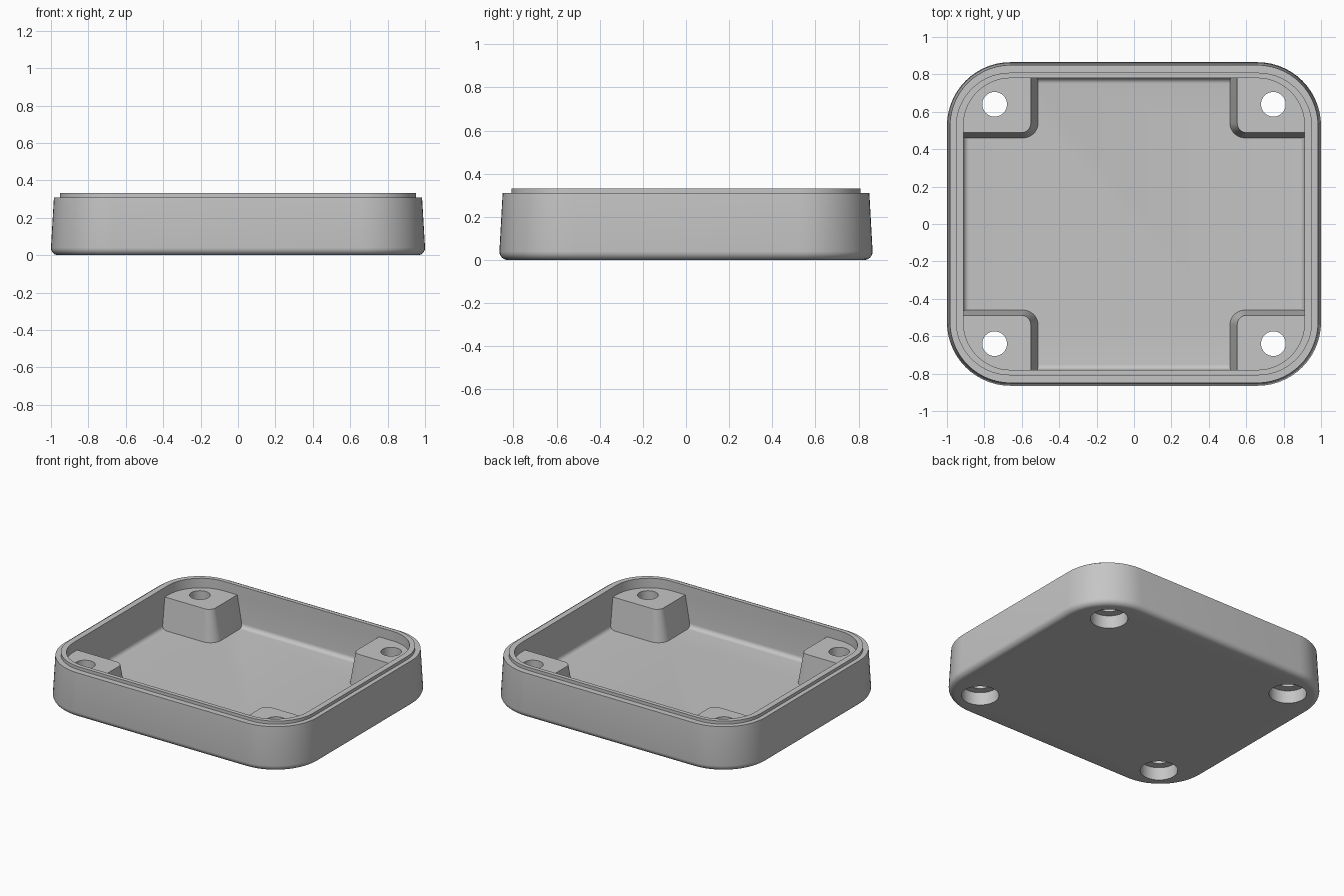
import bpy, bmesh, math

if "Cube" in bpy.data.objects:
    bpy.data.objects.remove(bpy.data.objects["Cube"], do_unlink=True)

ARC = 14                      # segments per rounded corner
CORNERS = [(1, 1), (-1, 1), (-1, -1), (1, -1)]

grey = bpy.data.materials.new("light grey plastic")
grey.use_nodes = True
colour = (0.56, 0.56, 0.56, 1)
grey.diffuse_color = colour
grey.node_tree.nodes["Principled BSDF"].inputs["Base Color"].default_value = colour


def rounded_rect(x0, y0, x1, y1, radii, z):
    """Closed ring of points; radii follow the order of CORNERS."""
    pts = []
    for i, ((sx, sy), r) in enumerate(zip(CORNERS, radii)):
        cx = x1 - r if sx > 0 else x0 + r
        cy = y1 - r if sy > 0 else y0 + r
        for k in range(ARC + 1):
            a = math.pi / 2 * (i + k / ARC)
            pts.append((cx + r * math.cos(a), cy + r * math.sin(a), z))
    return pts


def centred(hx, hy, r, z):
    return rounded_rect(-hx, -hy, hx, hy, [r] * 4, z)


def circle(x, y, r, z, n=48):
    return [(x + r * math.cos(math.tau * k / n), y + r * math.sin(math.tau * k / n), z)
            for k in range(n)]


def loft(bm, rings):
    """Skin a stack of rings and cap both ends."""
    loops = [[bm.verts.new(p) for p in ring] for ring in rings]
    n = len(loops[0])
    for a, b in zip(loops, loops[1:]):
        for i in range(n):
            j = (i + 1) % n
            bm.faces.new((a[i], a[j], b[j], b[i]))
    bm.faces.new(loops[0][::-1])
    bm.faces.new(loops[-1])


def make_object(name, bm):
    bmesh.ops.recalc_face_normals(bm, faces=bm.faces)
    mesh = bpy.data.meshes.new(name)
    bm.to_mesh(mesh)
    bm.free()
    mesh.materials.append(grey)
    ob = bpy.data.objects.new(name, mesh)
    bpy.context.collection.objects.link(ob)
    return ob


# Tray shell: filleted base, drafted wall, stepped lip, hollow inside
FILLET, FLOOR, INNER = 0.04, 0.045, 0.03
rings = []
for k in range(7):
    a = math.pi / 2 * k / 6
    d = FILLET * (1 - math.sin(a))
    rings.append(centred(1 - d, 0.865 - d, 0.34 - d, FILLET * (1 - math.cos(a))))
rings += [centred(0.984, 0.85, 0.325, 0.31),
          centred(0.953, 0.809, 0.29, 0.31),
          centred(0.953, 0.809, 0.29, 0.332),
          centred(0.912, 0.78, 0.253, 0.332)]
for k in range(7):
    a = math.pi / 2 * k / 6
    d = INNER * (1 - math.cos(a))
    rings.append(centred(0.912 - d, 0.78 - d, 0.253 - d,
                         FLOOR + INNER * (1 - math.sin(a))))
bm = bmesh.new()
loft(bm, rings)
tray = make_object("tray", bm)

# Tapered corner bosses, sunk slightly into floor and wall
bm = bmesh.new()
for sx, sy in CORNERS:
    stack = []
    for x, y, r, z in [(0.508, 0.457, 0.085, 0.02), (0.552, 0.488, 0.05, 0.265)]:
        ring = rounded_rect(x, y, 0.932, 0.795, [0.27, 0.005, r, 0.005], z)
        stack.append([(px * sx, py * sy, pz) for px, py, pz in ring])
    loft(bm, stack)
bosses = make_object("corner_bosses", bm)

# Screw holes with wide recesses underneath
bm = bmesh.new()
for sx, sy in CORNERS:
    x, y = sx * 0.745, sy * 0.64
    loft(bm, [circle(x, y, 0.12, -0.1), circle(x, y, 0.12, 0.09),
              circle(x, y, 0.066, 0.09), circle(x, y, 0.066, 0.5)])
holes = make_object("screw_hole_cutters", bm)

for helper, operation in [(bosses, 'UNION'), (holes, 'DIFFERENCE')]:
    helper.hide_render = True
    mod = tray.modifiers.new(operation.title(), 'BOOLEAN')
    mod.object, mod.operation, mod.solver = helper, operation, 'EXACT'

# Bake the cuts, drop the helpers and shade
bpy.context.view_layer.update()
result = bpy.data.meshes.new_from_object(
    tray.evaluated_get(bpy.context.evaluated_depsgraph_get()))
tray.modifiers.clear()
tray.data = result
for helper in (bosses, holes):
    bpy.data.objects.remove(helper, do_unlink=True)
bpy.ops.object.select_all(action='DESELECT')
tray.select_set(True)
bpy.context.view_layer.objects.active = tray
bpy.ops.object.shade_smooth_by_angle(angle=math.radians(30))
